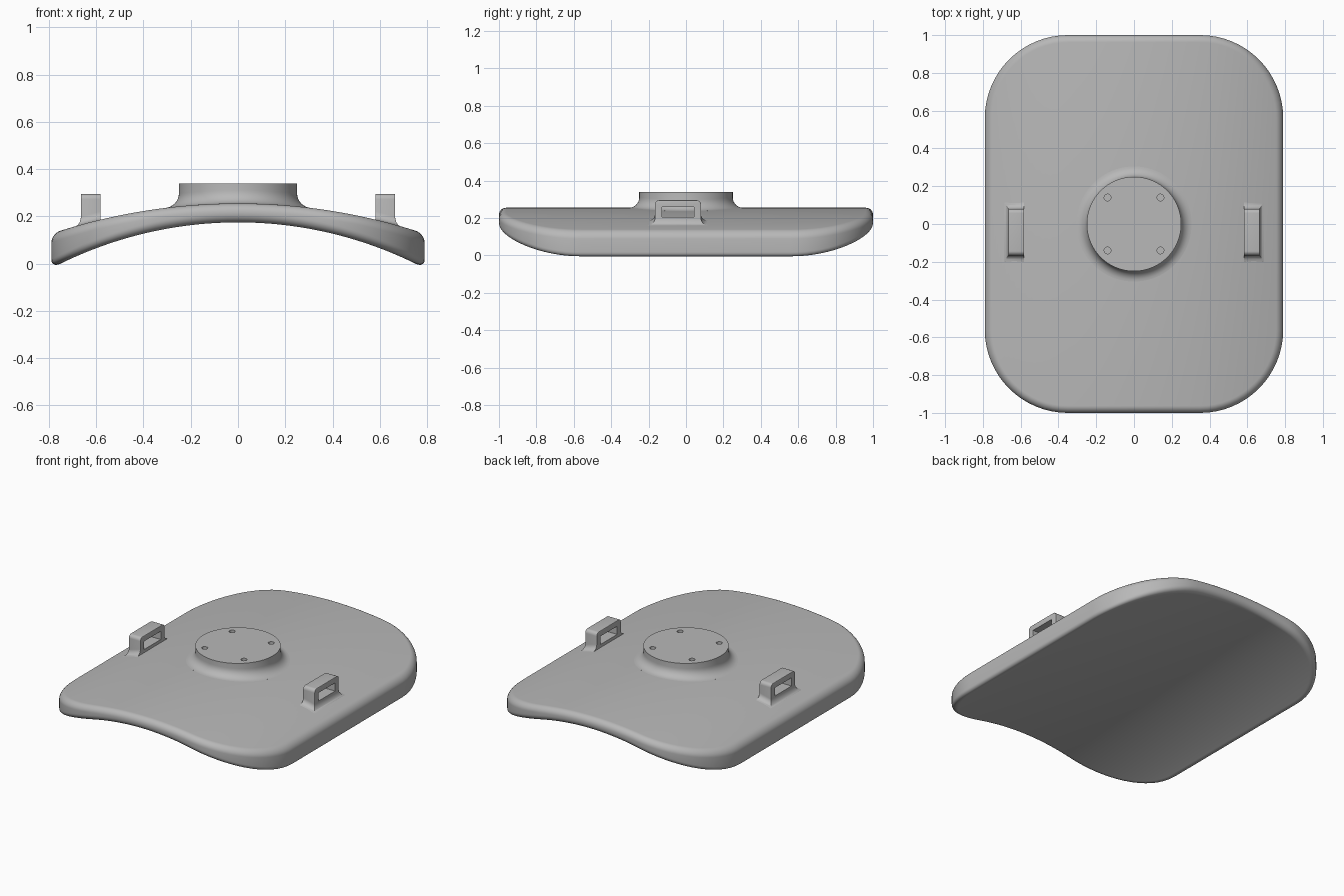
import bpy, bmesh, math
from math import sin, cos, pi, sqrt

cube = bpy.data.objects.get("Cube")
if cube:
    bpy.data.objects.remove(cube)

grey = bpy.data.materials.new("plain grey")
grey.use_nodes = True
COLOUR = (0.48, 0.48, 0.48, 1)
grey.diffuse_color = COLOUR
grey.node_tree.nodes["Principled BSDF"].inputs["Base Color"].default_value = COLOUR

HALF_X, HALF_Y, CORNER, EDGE = 0.79, 1.0, 0.44, 0.038


def top_z(x):
    return 0.255 - 2.5 + sqrt(2.5 ** 2 - x * x)


def bottom_z(x):
    return 0.175 - 1.7 + sqrt(1.7 ** 2 - x * x)


def make(name, bm):
    bmesh.ops.recalc_face_normals(bm, faces=bm.faces)
    mesh = bpy.data.meshes.new(name)
    bm.to_mesh(mesh)
    bm.free()
    mesh.materials.append(grey)
    ob = bpy.data.objects.new(name, mesh)
    bpy.context.collection.objects.link(ob)
    return ob


def activate(ob):
    bpy.ops.object.select_all(action='DESELECT')
    ob.select_set(True)
    bpy.context.view_layer.objects.active = ob


def smooth(ob, degrees=35):
    activate(ob)
    bpy.ops.object.shade_smooth_by_angle(angle=math.radians(degrees))


def apply_modifier(ob, kind, **settings):
    mod = ob.modifiers.new(kind.title(), kind)
    for key, value in settings.items():
        setattr(mod, key, value)
    activate(ob)
    bpy.ops.object.modifier_apply(modifier=mod.name)


def cut(ob, bm):
    cutter = make("cutter", bm)
    cutter.hide_render = True
    apply_modifier(ob, 'BOOLEAN', operation='DIFFERENCE', object=cutter, solver='EXACT')
    bpy.data.objects.remove(cutter)


def bridge(bm, a, b):
    for i in range(len(a)):
        j = (i + 1) % len(a)
        bm.faces.new((a[i], a[j], b[j], b[i]))


# Arched plate: rounded outline, rounded rim, straight strips from back to front
def half_outline(inset):
    cx, cy, r = HALF_X - CORNER, HALF_Y - CORNER, CORNER - inset
    arc = [(cx + r * cos(a), cy + r * sin(a)) for a in (i * pi / 32 for i in range(17))]
    line = [(cx * (1 - i / 8), cy + r) for i in range(1, 16)]
    return arc + line + [(-x, y) for x, y in reversed(arc)]


def plate_ring(bm, inset, height):
    half = half_outline(inset)
    loop = half + [(x, -y) for x, y in reversed(half)]
    return [bm.verts.new((x, y, height(x))) for x, y in loop]


bm = bmesh.new()
rings = []
angles = [i * pi / 16 for i in range(9)]
for a in reversed(angles):
    rings.append(plate_ring(bm, EDGE * (1 - cos(a)),
                            lambda x: bottom_z(x) + EDGE * (1 - sin(a))))
for a in angles:
    rings.append(plate_ring(bm, EDGE * (1 - cos(a)),
                            lambda x: top_z(x) - EDGE * (1 - sin(a))))
for lower, upper in zip(rings, rings[1:]):
    bridge(bm, lower, upper)
for ring in (rings[0], rings[-1]):
    n = len(ring)
    for i in range(n // 2 - 1):
        bm.faces.new((ring[i], ring[i + 1], ring[n - 2 - i], ring[n - 1 - i]))
smooth(make("arched_plate", bm))

# Round mounting boss with a fillet that follows the arch
RADIUS, FILLET, BOSS_TOP = 0.25, 0.055, 0.34
bm = bmesh.new()


def boss_ring(radius, height):
    pts = [(radius * cos(i * pi / 48), radius * sin(i * pi / 48)) for i in range(96)]
    return [bm.verts.new((x, y, height(x))) for x, y in pts]


rings = [boss_ring(RADIUS + FILLET, lambda x: top_z(x) - 0.02)]
for i in range(9):
    a = i * pi / 16
    rings.append(boss_ring(RADIUS + FILLET * (1 - sin(a)),
                           lambda x: top_z(x) + FILLET * (1 - cos(a))))
rings.append(boss_ring(RADIUS, lambda x: BOSS_TOP))
for lower, upper in zip(rings, rings[1:]):
    bridge(bm, lower, upper)
bm.faces.new(rings[0])
bm.faces.new(rings[-1])
boss = make("mounting_boss", bm)

# Four blind screw holes
bm = bmesh.new()
for sx in (-1, 1):
    for sy in (-1, 1):
        made = bmesh.ops.create_cone(bm, cap_ends=True, segments=24,
                                     radius1=0.018, radius2=0.018, depth=0.1)
        bmesh.ops.translate(bm, verts=made["verts"], vec=(0.14 * sx, 0.14 * sy, BOSS_TOP))
cut(boss, bm)
smooth(boss)

# Slotted handles, one on each side, with flared feet at their ends
Y_MID, HALF_LEN, FLARE, ROUND = -0.043, 0.123, 0.035, 0.022
X_IN, X_OUT, HANDLE_TOP = 0.582, 0.665, 0.295


def handle_side(bm, side, outer):
    def point(y, z, spread=0.0):
        x = X_OUT + 0.6 * spread if outer else X_IN
        return (side * x, Y_MID + y, top_z(x) + z if z < 0.1 else z)
    half = [point(HALF_LEN + FLARE, -0.03, FLARE)]
    for i in range(7):
        a = i * pi / 12
        spread = FLARE * (1 - sin(a))
        half.append(point(HALF_LEN + spread, FLARE * (1 - cos(a)), spread))
    for i in range(6):
        a = i * pi / 10
        half.append(point(HALF_LEN - ROUND * (1 - cos(a)),
                          HANDLE_TOP - ROUND * (1 - sin(a))))
    other = [(x, 2 * Y_MID - y, z) for x, y, z in reversed(half)]
    return [bm.verts.new(p) for p in half + other]


for side, label in ((1, "left"), (-1, "right")):
    bm = bmesh.new()
    inner, outer = handle_side(bm, side, False), handle_side(bm, side, True)
    bridge(bm, inner, outer)
    # Faces split into mirrored strips, as the flared feet are not flat
    for ring in (inner, outer):
        n = len(ring)
        for i in range(n // 2 - 1):
            bm.faces.new((ring[i], ring[i + 1], ring[n - 2 - i], ring[n - 1 - i]))
    handle = make(label + "_handle", bm)
    apply_modifier(handle, 'BEVEL', width=0.01, segments=3,
                   limit_method='ANGLE', angle_limit=math.radians(50))
    bm = bmesh.new()
    bmesh.ops.create_cube(bm, size=1)
    bmesh.ops.scale(bm, verts=bm.verts, vec=(0.3, 0.17, 0.053))
    bmesh.ops.translate(bm, verts=bm.verts, vec=(side * 0.625, Y_MID, 0.233))
    cut(handle, bm)
    smooth(handle)
